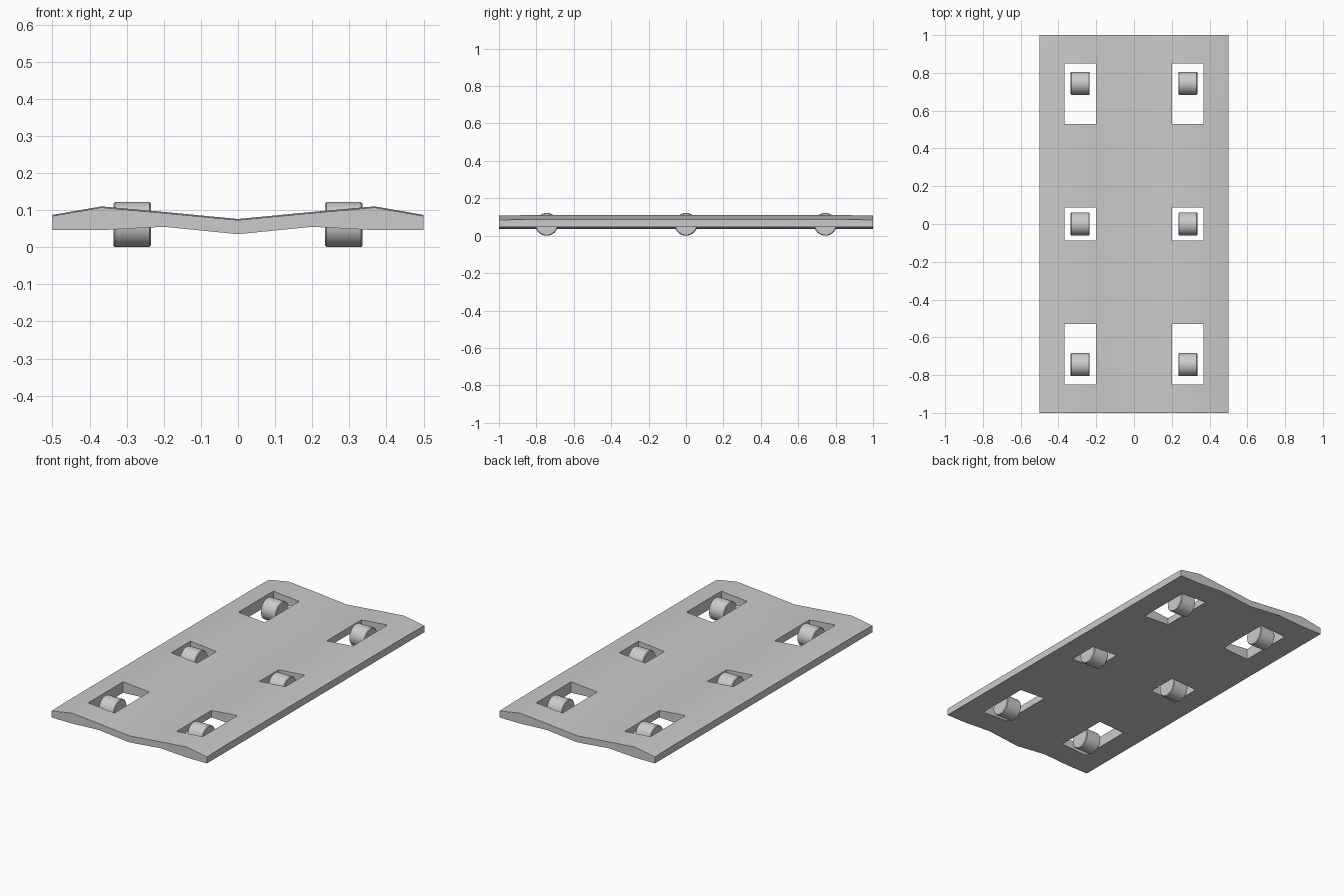
import bpy, bmesh, math

if "Cube" in bpy.data.objects:
    bpy.data.objects.remove(bpy.data.objects["Cube"])

# Cross-section of the deck: (x, bottom z, top z)
half = [(0.0, 0.035, 0.076), (0.2, 0.055, 0.095), (0.368, 0.046, 0.11), (0.5, 0.046, 0.087)]
section = [(-x, b, t) for x, b, t in reversed(half[1:])] + half
rows = [-1, -0.85, -0.53, -0.088, 0.088, 0.53, 0.85, 1]
hole_cols, hole_rows = (1, 4), (1, 3, 5)


def finish(bm, name, angle):
    bmesh.ops.recalc_face_normals(bm, faces=bm.faces)
    mesh = bpy.data.meshes.new(name)
    bm.to_mesh(mesh)
    bm.free()
    ob = bpy.data.objects.new(name, mesh)
    bpy.context.collection.objects.link(ob)
    bpy.ops.object.select_all(action='DESELECT')
    ob.select_set(True)
    bpy.context.view_layer.objects.active = ob
    bpy.ops.object.shade_smooth_by_angle(angle=math.radians(angle))
    return ob


# Deck: folded plate with six rectangular wheel openings
bm = bmesh.new()
bottom, top = {}, {}
for i, (x, b, t) in enumerate(section):
    for j, y in enumerate(rows):
        drop = 0.003 if abs(y) == 1 else 0
        bottom[i, j] = bm.verts.new((x, y, b))
        top[i, j] = bm.verts.new((x, y, t - drop))
cells = {(i, j) for i in range(len(section) - 1) for j in range(len(rows) - 1)
         if not (i in hole_cols and j in hole_rows)}
for i, j in cells:
    ring = [(i, j), (i + 1, j), (i + 1, j + 1), (i, j + 1)]
    bm.faces.new([top[k] for k in ring])
    bm.faces.new([bottom[k] for k in reversed(ring)])
    # Walls wherever the neighbouring cell is open
    neighbours = [(i, j - 1), (i + 1, j), (i, j + 1), (i - 1, j)]
    for n, cell in enumerate(neighbours):
        if cell not in cells:
            p, q = ring[n], ring[(n + 1) % 4]
            bm.faces.new([bottom[p], bottom[q], top[q], top[p]])
finish(bm, "deck", 30)

# Wheels: short cylinders lying across the deck with softened rims
R, W, B = 0.061, 0.1, 0.004
wheel_profile = [(-W / 2, R - B), (-W / 2 + B, R), (W / 2 - B, R), (W / 2, R - B)]


def wheel(name, cx, cy):
    bm = bmesh.new()
    n = 40
    rings = [[bm.verts.new((cx + dx, cy + r * math.cos(2 * math.pi * k / n),
                            R + r * math.sin(2 * math.pi * k / n))) for k in range(n)]
             for dx, r in wheel_profile]
    for a, b in zip(rings, rings[1:]):
        for k in range(n):
            m = (k + 1) % n
            bm.faces.new([a[k], a[m], b[m], b[k]])
    bm.faces.new(rings[0])
    bm.faces.new(rings[-1])
    finish(bm, name, 35)


for side, cx in (("left", -0.285), ("right", 0.285)):
    for place, cy in (("front", -0.745), ("middle", 0.0), ("rear", 0.745)):
        wheel(f"{place}_{side}_wheel", cx, cy)
